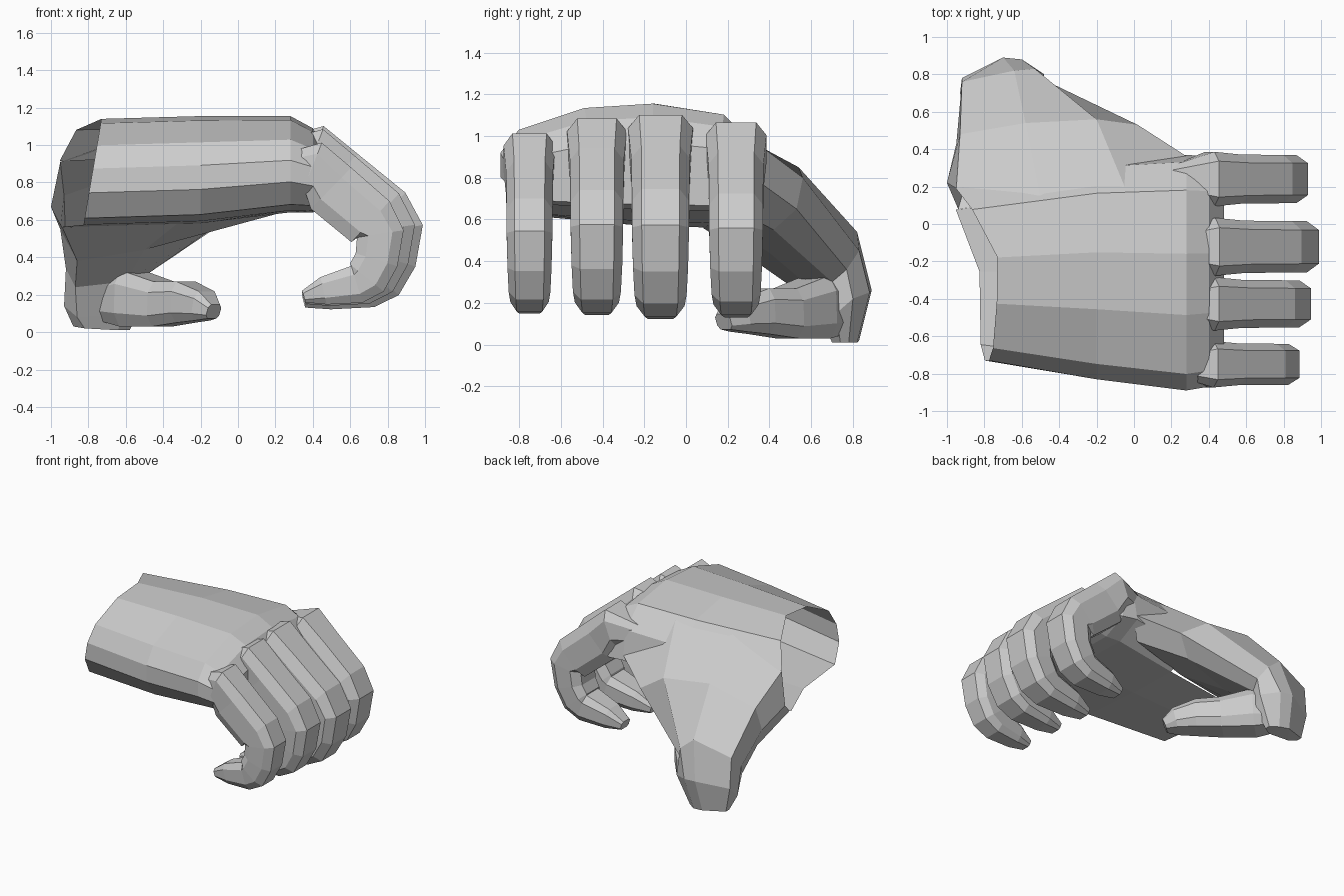
import bpy
import bmesh
from mathutils import Vector

default_cube = bpy.data.objects.get("Cube")
if default_cube:
    bpy.data.objects.remove(default_cube, do_unlink=True)

# One plain grey for the whole hand
grey = bpy.data.materials.new("light_grey")
grey.use_nodes = True
grey_value = (0.6, 0.6, 0.6, 1)
grey.diffuse_color = grey_value
for node in grey.node_tree.nodes:
    if node.type == "BSDF_PRINCIPLED":
        node.inputs["Base Color"].default_value = grey_value


def loft(name, rings, open_sides=()):
    """Bridge equal rings into a flat-shaded skin, open at the start.
    open_sides lists the sides left out of the first band."""
    bm = bmesh.new()
    loops = [[bm.verts.new(point) for point in ring] for ring in rings]
    count = len(loops[0])
    for band, (near, far) in enumerate(zip(loops, loops[1:])):
        for i in range(count):
            if band == 0 and i in open_sides:
                continue
            j = (i + 1) % count
            bm.faces.new((near[i], near[j], far[j], far[i]))
    bm.faces.new(loops[-1])
    bmesh.ops.triangulate(bm, faces=[f for f in bm.faces if len(f.verts) > 4])
    bmesh.ops.recalc_face_normals(bm, faces=bm.faces)
    mesh = bpy.data.meshes.new(name)
    bm.to_mesh(mesh)
    bm.free()
    mesh.materials.append(grey)
    obj = bpy.data.objects.new(name, mesh)
    bpy.context.scene.collection.objects.link(obj)


# Chamfered box section shared by all digits
SECTION = [(1, .52), (.66, 1), (-.66, 1), (-1, .52),
           (-1, -.52), (-.66, -1), (.66, -1), (1, -.52)]


def digit(name, path, side):
    """Sweep the section along (centre, half width, half height) stations."""
    side = Vector(side).normalized()
    centres = [Vector(station[0]) for station in path]
    rings = []
    for i, (_, half_width, half_height) in enumerate(path):
        ahead = centres[min(i + 1, len(centres) - 1)]
        behind = centres[max(i - 1, 0)]
        up = side.cross(ahead - behind).normalized()
        rings.append([centres[i] + side * u * half_width + up * v * half_height
                      for u, v in SECTION])
    loft(name, rings)


# Palm: one rounded outline lofted from the open slanted wrist to the knuckles
OUTLINE = [(0, .33), (0, .55), (.07, .76), (.32, .96), (.58, 1), (.85, .9),
           (.97, .62), (1, .2), (.85, .02), (.5, .04), (.09, .1)]


def palm_ring(x, right, left, bottom, top, slant=0):
    ring = []
    for u, v in OUTLINE:
        shift = slant * (.1 * (1 - v) + .5 * max(0, u - .6))
        ring.append((x - shift, right + u * (left - right), bottom + v * (top - bottom)))
    return ring


loft("palm", [
    palm_ring(-.73, -.73, .22, .55, 1.14, slant=1),
    palm_ring(-.2, -.83, .34, .57, 1.155),
    palm_ring(.28, -.89, .37, .63, 1.155),
    palm_ring(.4, -.87, .36, .63, 1.09),
    palm_ring(.48, -.84, .33, .66, .97),
], open_sides=(6, 7))

# Thumb base: hollow web narrowing from the palm edge down to the thumb joint
loft("thumb_base", [
    [(-.95, .19, .91), (-.5, .13, 1.07), (-.05, .2, 1.07), (.3, .35, .78),
     (.2, .27, .63), (-.3, .15, .6), (-.94, .08, .56), (-1, .22, .67)],
    [(-.93, .48, .73), (-.58, .54, .85), (-.2, .56, .8), (.02, .53, .65),
     (-.14, .42, .55), (-.5, .4, .44), (-.86, .36, .38), (-.95, .43, .55)],
    [(-.92, .76, .45), (-.64, .82, .54), (-.53, .83, .45), (-.48, .77, .36),
     (-.5, .7, .3), (-.6, .6, .27), (-.87, .56, .24), (-.92, .64, .34)],
    [(-.92, .78, .22), (-.7, .89, .26), (-.6, .88, .25), (-.48, .8, .22),
     (-.5, .72, .15), (-.62, .66, .1), (-.86, .66, .08), (-.93, .7, .14)],
    [(-.88, .77, .03), (-.72, .83, .02), (-.64, .82, .01), (-.58, .78, .01),
     (-.58, .74, .01), (-.64, .7, .01), (-.82, .7, .02), (-.88, .73, .03)],
])

# Thumb: runs inward beneath the palm
digit("thumb", [
    ((-.74, .79, .17), .08, .1),
    ((-.57, .63, .18), .13, .15),
    ((-.4, .48, .15), .12, .12),
    ((-.28, .35, .16), .11, .11),
    ((-.18, .24, .14), .09, .08),
    ((-.13, .18, .11), .05, .04),
], side=(.7, .7, 0))

# Fingers: one curled path (x, z, half width, half height), fitted to each finger
CURL = [(.2, .95, .08, .08), (.41, .97, .155, .14), (.53, .83, .14, .165),
        (.79, .625, .137, .16), (.855, .55, .137, .135), (.83, .39, .132, .125),
        (.765, .28, .125, .125), (.7, .24, .115, .11), (.48, .2, .09, .08),
        (.35, .165, .055, .035)]
TIP_X, TIP_Z = .36, .13

# name: (sideways position, reach, width, height, lift of the tip)
FINGERS = {
    "index_finger": (.24, .89, .94, .95, .01),
    "middle_finger": (-.122, 1, 1, 1, 0),
    "ring_finger": (-.427, .92, .92, .96, .02),
    "little_finger": (-.75, .81, .8, .87, .03),
}
for name, (y, reach, width, height, lift) in FINGERS.items():
    stations = []
    for x, z, half_width, half_height in CURL:
        centre = (TIP_X + (x - TIP_X) * reach, y, TIP_Z + lift + (z - TIP_Z) * height)
        stations.append((centre, half_width * width, half_height * (1 + height) / 2))
    digit(name, stations, side=(0, 1, 0))
